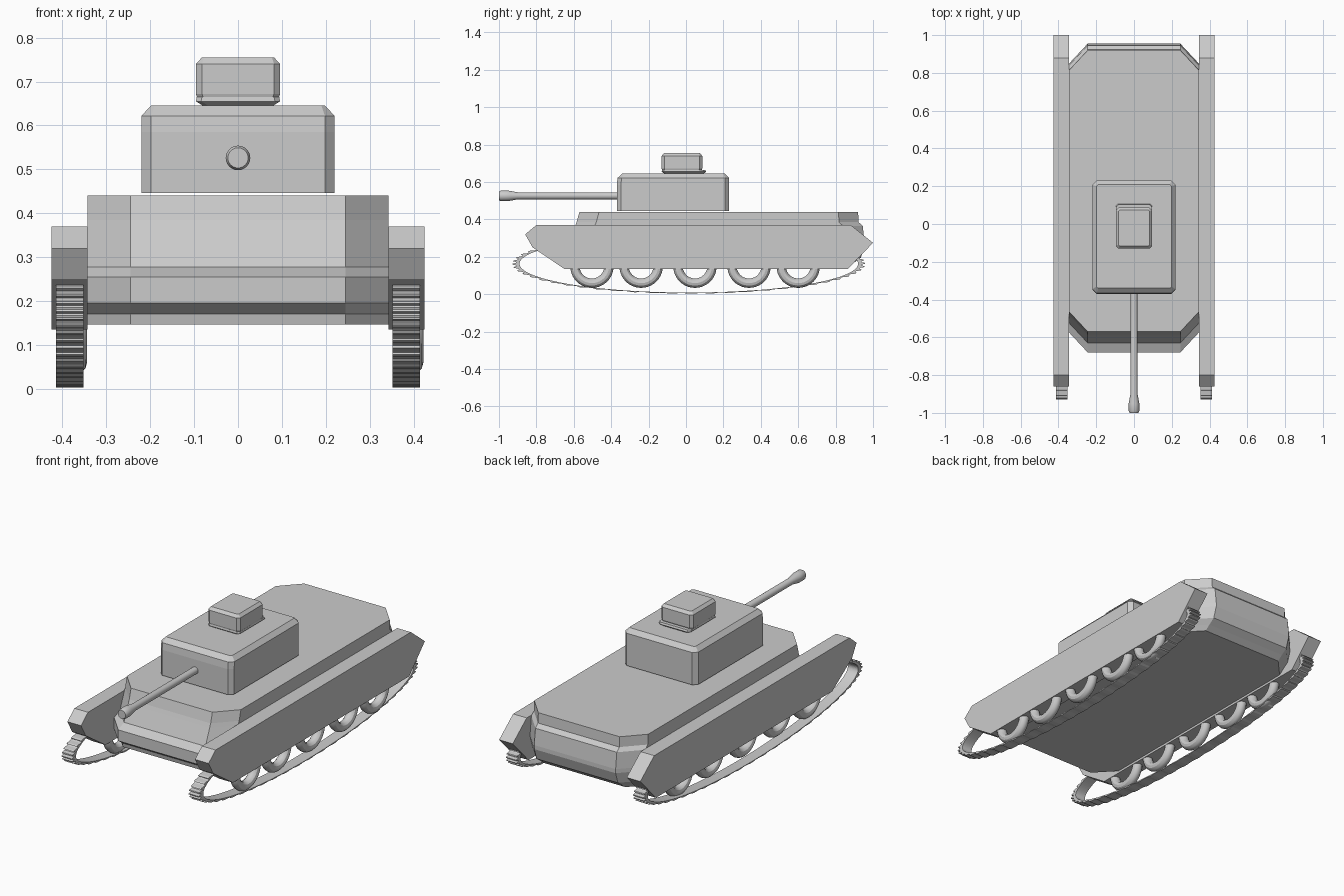
import bpy, bmesh
from math import cos, sin, pi

cube = bpy.data.objects.get("Cube")
if cube:
    bpy.data.objects.remove(cube, do_unlink=True)

grey = bpy.data.materials.new("plain_grey")
grey.use_nodes = True
grey.diffuse_color = (0.6, 0.6, 0.6, 1)
grey.node_tree.nodes["Principled BSDF"].inputs["Base Color"].default_value = (0.6, 0.6, 0.6, 1)


def finish(name, bm, smooth=False):
    bmesh.ops.recalc_face_normals(bm, faces=bm.faces)
    mesh = bpy.data.meshes.new(name)
    bm.to_mesh(mesh)
    bm.free()
    mesh.materials.append(grey)
    obj = bpy.data.objects.new(name, mesh)
    bpy.context.collection.objects.link(obj)
    if smooth:
        bpy.ops.object.select_all(action='DESELECT')
        obj.select_set(True)
        bpy.context.view_layer.objects.active = obj
        bpy.ops.object.shade_smooth_by_angle()
    return obj


def loft(name, rings, closed=False, smooth=False):
    """Bridge equal rings of points; cap the ends unless the loft is closed."""
    bm = bmesh.new()
    loops = [[bm.verts.new(p) for p in ring] for ring in rings]
    pairs = list(zip(loops, loops[1:]))
    if closed:
        pairs.append((loops[-1], loops[0]))
    else:
        bm.faces.new(loops[0])
        bm.faces.new(loops[-1])
    n = len(loops[0])
    for a, b in pairs:
        for i in range(n):
            j = (i + 1) % n
            bm.faces.new((a[i], a[j], b[j], b[i]))
    return finish(name, bm, smooth)


def octagon(half_x, front, back, z, cut_x, cut_y):
    """Rectangle in plan with its four corners cut."""
    ix = half_x - cut_x
    return [(-ix, front, z), (ix, front, z), (half_x, front + cut_y, z),
            (half_x, back - cut_y, z), (ix, back, z), (-ix, back, z),
            (-half_x, back - cut_y, z), (-half_x, front + cut_y, z)]


# Hull: height, front and back of each level
levels = [(0.147, -0.64, 0.87), (0.17, -0.645, 0.9), (0.195, -0.68, 0.935),
          (0.255, -0.68, 0.955), (0.277, -0.63, 0.955), (0.365, -0.593, 0.945),
          (0.385, -0.585, 0.923), (0.44, -0.57, 0.92)]
loft("hull", [octagon(0.343, f, b, z, 0.098, 0.105) for z, f, b in levels])

# Turret with cut corners and sloped upper rim
loft("turret", [octagon(0.22, -0.37, 0.23, 0.446, 0.022, 0.022),
                octagon(0.22, -0.37, 0.23, 0.585, 0.022, 0.022),
                octagon(0.22, -0.366, 0.23, 0.622, 0.022, 0.022),
                octagon(0.198, -0.34, 0.208, 0.645, 0.008, 0.008)])

# Cupola and its base flange
loft("cupola", [octagon(0.09, -0.125, 0.08, 0.655, 0.014, 0.014),
                octagon(0.096, -0.13, 0.087, 0.672, 0.014, 0.014),
                octagon(0.096, -0.13, 0.087, 0.74, 0.014, 0.014),
                octagon(0.082, -0.116, 0.073, 0.755, 0.005, 0.005)])
loft("cupola_base", [octagon(0.08, -0.115, 0.095, 0.645, 0.012, 0.012),
                     octagon(0.096, -0.13, 0.107, 0.655, 0.012, 0.012),
                     octagon(0.094, -0.128, 0.103, 0.665, 0.012, 0.012)])

# Gun barrel with flared muzzle, as (y, radius)
barrel = [(-0.33, 0.019), (-0.9, 0.019), (-0.95, 0.028), (-0.99, 0.028), (-1.0, 0.023)]
loft("gun_barrel", [[(r * cos(a * pi / 12), y, 0.526 + r * sin(a * pi / 12))
                     for a in range(24)] for y, r in barrel], smooth=True)

skirt = [(-0.8, 0.37), (0.88, 0.37), (1.0, 0.275), (0.865, 0.135),
         (-0.65, 0.135), (-0.82, 0.25), (-0.86, 0.32)]
TEETH = 56


def track_ring(step):
    """Cross-section of the flattened toothed belt at one quarter tooth step."""
    a = 2 * pi * step / (TEETH * 4)
    outer = 0.943 if step % 4 < 2 else 0.925
    return [(x, 0.015 + r * cos(a), 0.163 + 0.17 * r * sin(a))
            for x, r in ((-0.031, 0.905), (0.031, 0.905), (0.031, outer), (-0.031, outer))]


def wheel(name, x, y):
    rings = []
    for i in range(40):
        a = 2 * pi * i / 40
        ring = []
        for j in range(12):
            b = 2 * pi * j / 12
            r = 0.091 + 0.025 * cos(b)
            ring.append((x + 0.026 * sin(b), y + r * cos(a), 0.15 + r * sin(a)))
        rings.append(ring)
    loft(name, rings, closed=True, smooth=True)


for side, s in (("left", 1), ("right", -1)):
    # Side skirt
    loft(side + "_skirt", [[(s * x, y, z) for y, z in skirt] for x in (0.343, 0.425)])
    # Toothed track
    track = loft(side + "_track", [track_ring(i) for i in range(TEETH * 4)], closed=True)
    track.location.x = s * 0.383
    # Road wheels
    for i, y in enumerate((-0.503, -0.24, 0.048, 0.337, 0.6)):
        wheel(f"{side}_wheel_{i + 1}", s * 0.383 + 0.013, y)
